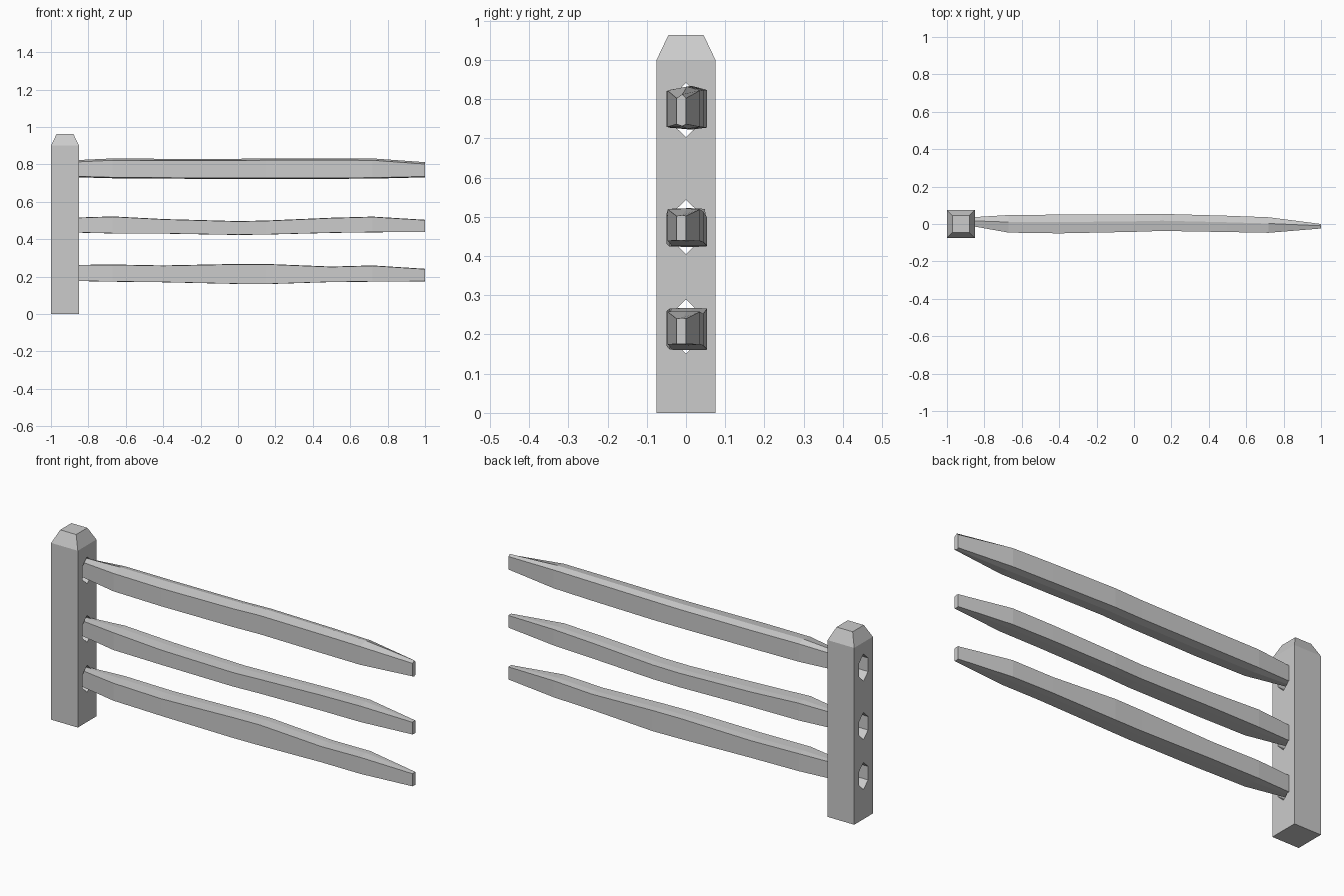
import bpy, bmesh, math

if "Cube" in bpy.data.objects:
    bpy.data.objects.remove(bpy.data.objects["Cube"])


def make_object(name, bm):
    bmesh.ops.recalc_face_normals(bm, faces=bm.faces)
    mesh = bpy.data.meshes.new(name)
    bm.to_mesh(mesh)
    bm.free()
    obj = bpy.data.objects.new(name, mesh)
    bpy.context.collection.objects.link(obj)
    return obj


def loft(name, rings):
    """Skin matching rings of points and cap both ends."""
    bm = bmesh.new()
    loops = [[bm.verts.new(p) for p in ring] for ring in rings]
    for a, b in zip(loops, loops[1:]):
        for i in range(len(a)):
            j = (i + 1) % len(a)
            bm.faces.new((a[i], a[j], b[j], b[i]))
    bm.faces.new(loops[0])
    bm.faces.new(loops[-1])
    return make_object(name, bm)


# Post with a chamfered cap
POST_X = -0.925
post = loft("post", [
    [(POST_X + sx * h, sy * h, z) for sx, sy in ((-1, -1), (1, -1), (1, 1), (-1, 1))]
    for h, z in ((0.075, 0), (0.075, 0.9), (0.045, 0.963))])

# Six-sided slots cut through the post
for zc in (0.772, 0.474, 0.22):
    hexagon = [(0.042 * math.sin(a), zc + 0.069 * math.cos(a))
               for a in (k * math.pi / 3 for k in range(6))]
    cutter = loft("slot_cutter", [[(x, y, z) for y, z in hexagon] for x in (-1.1, -0.75)])
    cutter.hide_render = True
    cutter.hide_viewport = True
    mod = post.modifiers.new("slot", 'BOOLEAN')
    mod.operation = 'DIFFERENCE'
    mod.solver = 'EXACT'
    mod.object = cutter

# Bake the slots, then discard the cutters
graph = bpy.context.evaluated_depsgraph_get()
cut_mesh = bpy.data.meshes.new_from_object(post.evaluated_get(graph))
post.modifiers.clear()
post.data = cut_mesh
for obj in [o for o in bpy.data.objects if o.name.startswith("slot_cutter")]:
    bpy.data.objects.remove(obj)

# Hand-hewn rails: stations along x with front and back edges
X = (-0.93, -0.67, -0.4, 0.0, 0.15, 0.5, 0.72, 1.0)
FRONT = (0.0, -0.046, -0.05, -0.042, -0.037, -0.043, -0.047, -0.024)
BACK = (0.032, 0.048, 0.05, 0.052, 0.054, 0.044, 0.036, 0.0)


def rail(name, bottom, top, ridge):
    rings = []
    for x, f, b, lo, hi in zip(X, FRONT, BACK, bottom, top):
        m = f + (b - f) * 0.6
        rings.append([(x, f, lo + ridge * 0.5), (x, m, lo), (x, b, lo + ridge * 0.5),
                      (x, b, hi - ridge), (x, m, hi), (x, f, hi - ridge)])
    loft(name, rings)


rail("top_rail",
     (0.733, 0.726, 0.724, 0.722, 0.723, 0.723, 0.724, 0.731),
     (0.820, 0.832, 0.830, 0.830, 0.833, 0.833, 0.832, 0.812), 0.010)
rail("middle_rail",
     (0.437, 0.431, 0.430, 0.423, 0.425, 0.434, 0.437, 0.439),
     (0.514, 0.522, 0.508, 0.497, 0.500, 0.515, 0.521, 0.504), 0.002)
rail("bottom_rail",
     (0.178, 0.173, 0.170, 0.161, 0.160, 0.171, 0.173, 0.175),
     (0.262, 0.265, 0.260, 0.268, 0.268, 0.254, 0.260, 0.242), 0.002)
